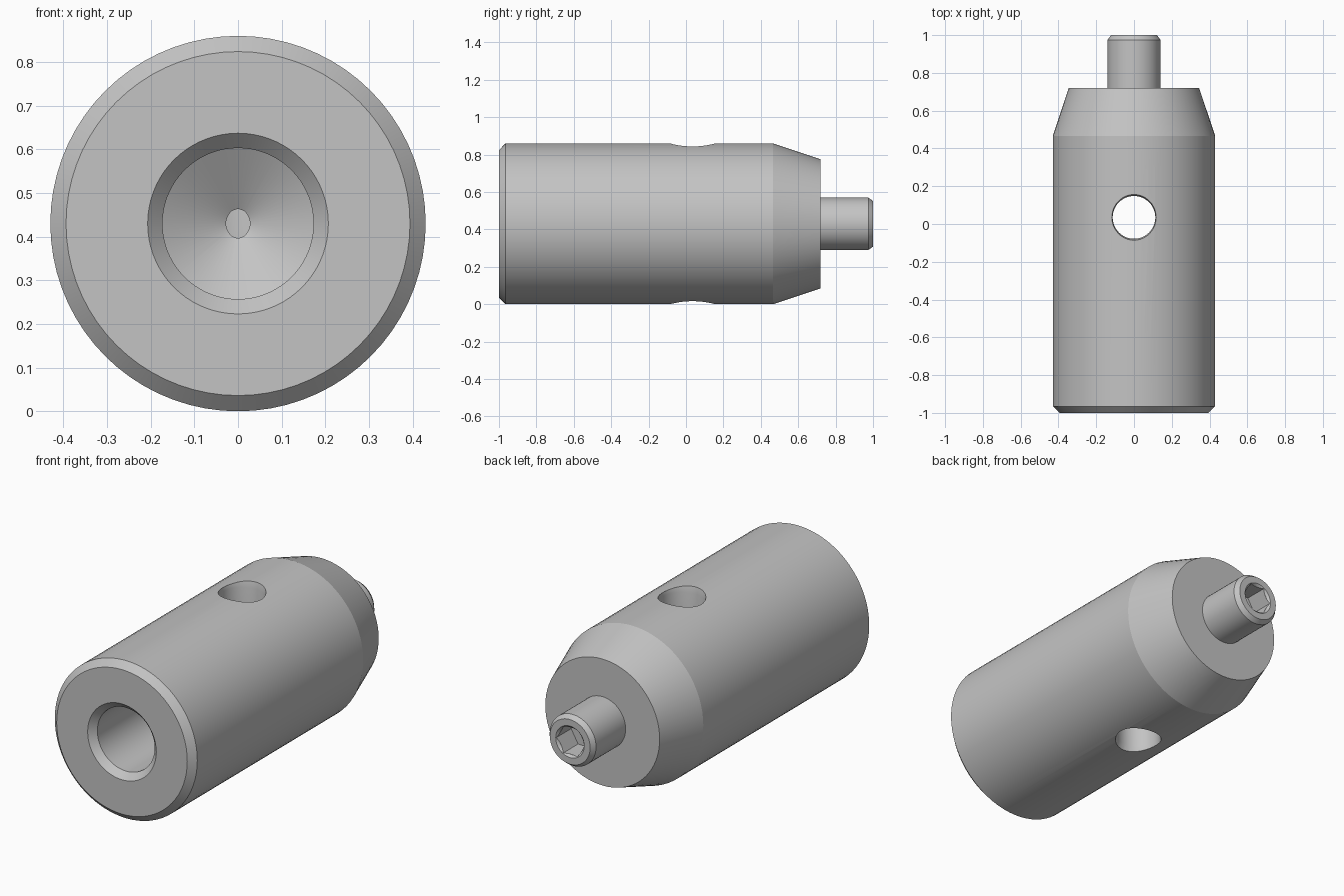
import bpy, bmesh, math
from mathutils import Matrix, Vector

if "Cube" in bpy.data.objects:
    bpy.data.objects.remove(bpy.data.objects["Cube"], do_unlink=True)

RADIUS = 0.43
steel = bpy.data.materials.new("brushed steel grey")
steel.use_nodes = True
grey = (0.55, 0.55, 0.55, 1)
steel.diffuse_color = grey
steel.node_tree.nodes["Principled BSDF"].inputs["Base Color"].default_value = grey


def lathe(name, profile, axis, origin, sides):
    """Revolve (radius, distance) points about an axis; both ends lie on it."""
    turn = Vector((0, 0, 1)).rotation_difference(Vector(axis)).to_matrix().to_4x4()
    place = Matrix.Translation(origin) @ turn
    bm = bmesh.new()
    rings = []
    for r, d in profile:
        count = sides if r > 0 else 1
        rings.append([bm.verts.new(place @ Vector((
            r * math.cos(math.tau * i / sides), r * math.sin(math.tau * i / sides), d)))
            for i in range(count)])
    for a, b in zip(rings, rings[1:]):
        for i in range(sides):
            j = (i + 1) % sides
            corners = [a[i % len(a)], a[j % len(a)], b[j % len(b)], b[i % len(b)]]
            bm.faces.new(list(dict.fromkeys(corners)))
    bmesh.ops.recalc_face_normals(bm, faces=bm.faces)
    mesh = bpy.data.meshes.new(name)
    bm.to_mesh(mesh)
    bm.free()
    mesh.materials.append(steel)
    obj = bpy.data.objects.new(name, mesh)
    bpy.context.collection.objects.link(obj)
    return obj


def cut(obj, cutter):
    """Subtract the cutter, then discard it and smooth the result."""
    bpy.ops.object.select_all(action="DESELECT")
    obj.select_set(True)
    bpy.context.view_layer.objects.active = obj
    mod = obj.modifiers.new("cut", "BOOLEAN")
    mod.operation = "DIFFERENCE"
    mod.solver = "EXACT"
    mod.object = cutter
    bpy.ops.object.modifier_apply(modifier=mod.name)
    bpy.data.objects.remove(cutter, do_unlink=True)
    bpy.ops.object.shade_smooth_by_angle(angle=math.radians(15))


centre = Vector((0, 0, RADIUS))
back = (0, 1, 0)

# Body with chamfered nose, blind drilled bore and tapered back end
body = lathe("body", [
    (0, -0.058), (0.173, -0.162), (0.173, -0.965), (0.207, -1),
    (0.394, -1), (RADIUS, -0.965), (RADIUS, 0.465), (0.345, 0.72), (0, 0.72),
], back, centre, 72)

# Vertical cross hole with slightly flared rims
half = [(0.113, 0.395), (0.121, 0.43), (0.121, 0.5), (0, 0.5)]
hole = lathe("cross_hole_cutter", [(r, -d) for r, d in reversed(half)] + half,
             (0, 0, 1), centre + Vector((0, 0.035, 0)), 48)
cut(body, hole)

# Set screw with countersunk hexagonal socket
screw = lathe("set_screw", [
    (0, 0.7), (0.14, 0.7), (0.14, 0.975), (0.122, 1),
    (0.086, 1), (0.074, 0.988), (0, 0.988),
], back, centre, 48)
socket = lathe("socket_cutter", [(0, 0.87), (0.084, 0.87), (0.084, 1.05), (0, 1.05)],
               back, centre, 6)
cut(screw, socket)
